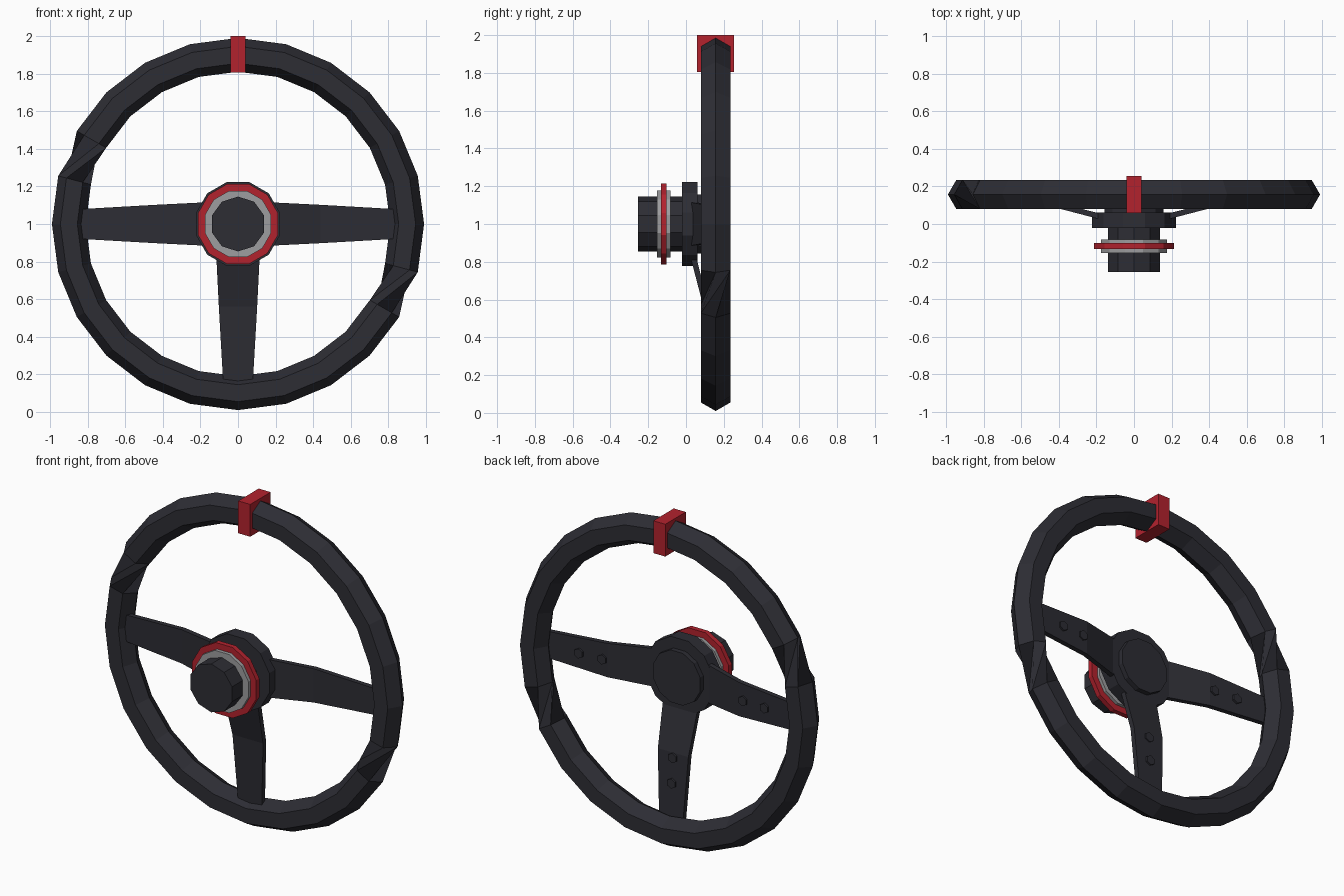
import bpy, bmesh, math
from mathutils import Matrix, Vector

if "Cube" in bpy.data.objects:
    bpy.data.objects.remove(bpy.data.objects["Cube"])


def mat(name, rgb):
    m = bpy.data.materials.new(name)
    m.diffuse_color = (*rgb, 1)
    m.use_nodes = True
    m.node_tree.nodes["Principled BSDF"].inputs["Base Color"].default_value = m.diffuse_color
    return m


BLACK = mat("charcoal", (0.026, 0.026, 0.034))
RED = mat("red", (0.45, 0.016, 0.027))
GREY = mat("grey", (0.34, 0.34, 0.35))


def finish(bm, name, material):
    bmesh.ops.recalc_face_normals(bm, faces=bm.faces)
    me = bpy.data.meshes.new(name)
    bm.to_mesh(me)
    bm.free()
    me.materials.append(material)
    ob = bpy.data.objects.new(name, me)
    bpy.context.collection.objects.link(ob)
    return ob


def disc(name, material, sides, r, y0, y1, turn=0.0, x=0.0, z=1.0):
    """Flat-sided cylinder along y; turn 0 puts a corner at the top."""
    bm = bmesh.new()
    rings = []
    for y in (y0, y1):
        rings.append([bm.verts.new((x + r * math.sin(turn + i * math.tau / sides), y,
                                    z + r * math.cos(turn + i * math.tau / sides)))
                      for i in range(sides)])
    bm.faces.new(rings[0])
    bm.faces.new(rings[1])
    for i in range(sides):
        j = (i + 1) % sides
        bm.faces.new((rings[0][i], rings[0][j], rings[1][j], rings[1][i]))
    return finish(bm, name, material)


# Rim: hexagonal tube in 24 steps, with two twisted joints
SEG, HEX, RIM_R, TUBE, RIM_Y = 24, 6, 0.90, 0.09, 0.157
bm = bmesh.new()
rings = []
for k in range(SEG):
    a = k * math.tau / SEG
    ring = []
    for i in range(HEX):
        t = i * math.tau / HEX
        r = RIM_R + TUBE * math.cos(t)
        ring.append(bm.verts.new((r * math.cos(a), RIM_Y + TUBE * math.sin(t), 1 + r * math.sin(a))))
    rings.append(ring)
for k in range(SEG):
    shift = 2 if k in (10, 22) else 0
    a, b = rings[k], rings[(k + 1) % SEG]
    for i in range(HEX):
        j = (i + 1) % HEX
        bm.faces.new((a[i], a[j], b[(j + shift) % HEX], b[(i + shift) % HEX]))
finish(bm, "rim", BLACK)

# Red centre marker at the top of the rim
bm = bmesh.new()
bmesh.ops.create_cube(bm, size=1, matrix=Matrix.Translation((0, RIM_Y, 1.9025))
                      @ Matrix.Diagonal((0.08, 0.195, 0.195, 1)))
finish(bm, "top_marker", RED)

# Hub, boss and the coloured collar rings
flat = math.pi / 12
disc("hub_plate", BLACK, 12, 0.231, -0.02, 0.06, flat)
disc("rear_cap", BLACK, 12, 0.163, 0.05, 0.09, flat)
disc("front_boss", BLACK, 10, 0.146, -0.255, 0.0)
disc("grey_collar", GREY, 12, 0.183, -0.153, -0.083, flat)
disc("red_collar", RED, 12, 0.221, -0.132, -0.102, flat)

# Three tapered, bent spokes with two bolts each
STATIONS = ((0.18, 0.115, 0.025), (0.44, 0.102, 0.093), (0.86, 0.078, 0.115))
THICK = 0.03
for label, ang in (("right", 0), ("left", math.pi), ("bottom", -math.pi / 2)):
    out = Vector((math.cos(ang), 0, math.sin(ang)))
    side = Vector((-math.sin(ang), 0, math.cos(ang)))
    bm = bmesh.new()
    loops = []
    for r, w, y in STATIONS:
        loops.append([bm.verts.new(Vector((0, y + dy, 1)) + out * r + side * s * w)
                      for s, dy in ((-1, 0), (1, 0), (1, THICK), (-1, THICK))])
    bm.faces.new(loops[0])
    bm.faces.new(loops[-1])
    for a, b in zip(loops, loops[1:]):
        for i in range(4):
            j = (i + 1) % 4
            bm.faces.new((a[i], a[j], b[j], b[i]))
    finish(bm, label + "_spoke", BLACK)
    for n, (r, y) in enumerate(((0.47, 0.134), (0.62, 0.144))):
        p = out * r
        disc(f"{label}_bolt_{n + 1}", BLACK, 6, 0.03, y - 0.025, y, 0, p.x, 1 + p.z)
